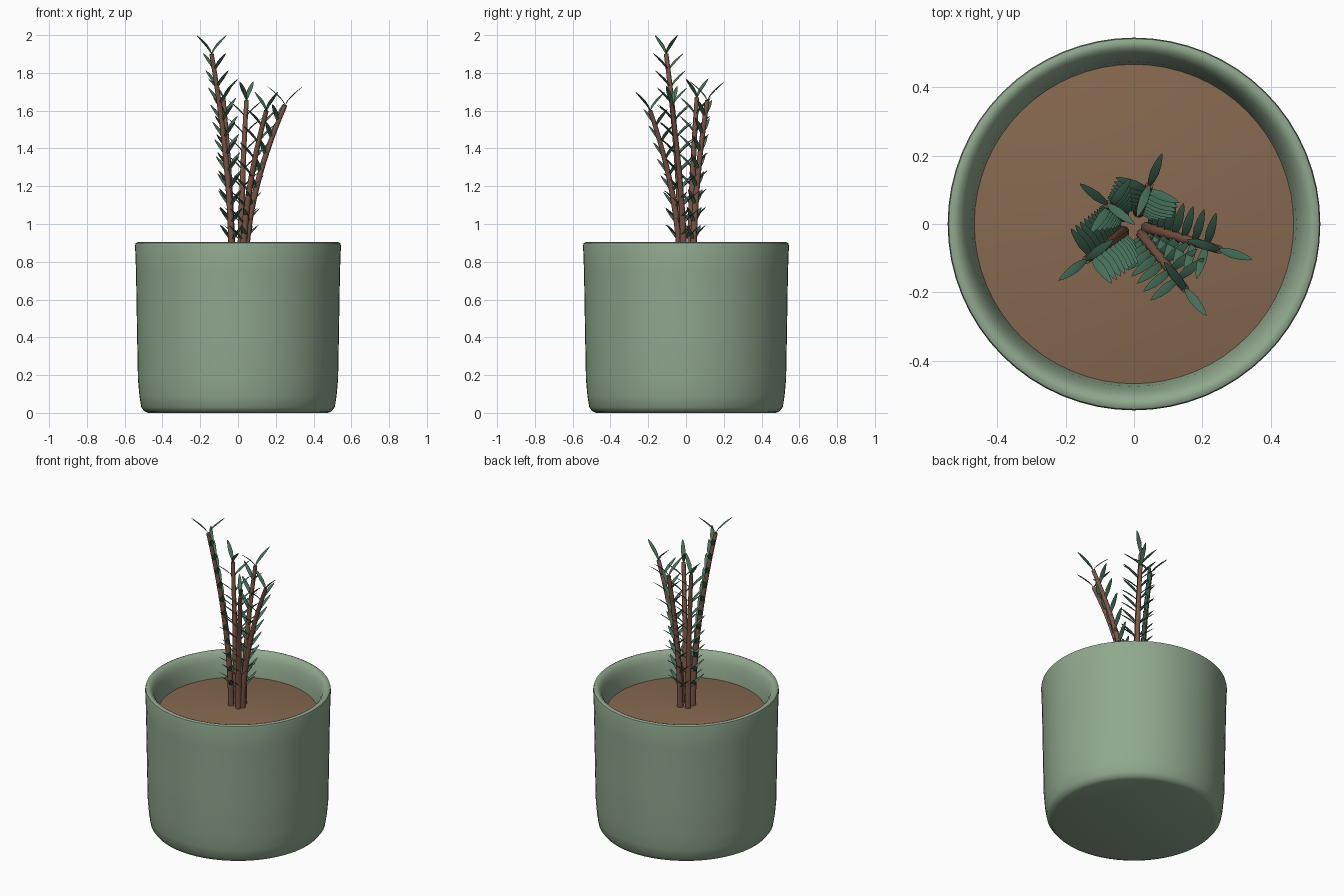
import bpy, bmesh, math
from mathutils import Vector

if "Cube" in bpy.data.objects:
    bpy.data.objects.remove(bpy.data.objects["Cube"])


def material(name, rgb):
    m = bpy.data.materials.new(name)
    m.diffuse_color = (*rgb, 1)
    m.use_nodes = True
    m.node_tree.nodes["Principled BSDF"].inputs["Base Color"].default_value = m.diffuse_color
    return m


POT = material("sage green", (0.28, 0.39, 0.27))
SOIL = material("soil brown", (0.24, 0.14, 0.08))
BARK = material("bark brown", (0.20, 0.09, 0.06))
LEAF = material("leaf green", (0.06, 0.16, 0.10))


def finish(bm, name, mat, angle=40):
    bmesh.ops.recalc_face_normals(bm, faces=bm.faces)
    me = bpy.data.meshes.new(name)
    bm.to_mesh(me)
    bm.free()
    me.materials.append(mat)
    ob = bpy.data.objects.new(name, me)
    bpy.context.collection.objects.link(ob)
    bpy.ops.object.select_all(action='DESELECT')
    ob.select_set(True)
    bpy.context.view_layer.objects.active = ob
    bpy.ops.object.shade_smooth_by_angle(angle=math.radians(angle))
    return ob


def lathe(name, profile, mat, steps=64):
    bm = bmesh.new()
    vs = [bm.verts.new((r, 0, z)) for r, z in profile]
    es = [bm.edges.new(p) for p in zip(vs, vs[1:])]
    bmesh.ops.spin(bm, geom=vs + es, axis=(0, 0, 1), cent=(0, 0, 0),
                   angle=math.tau, steps=steps)
    bmesh.ops.remove_doubles(bm, verts=bm.verts, dist=1e-4)
    return finish(bm, name, mat, 50)


def loft(bm, rings):
    """Skin a list of equal-sized point rings and cap both ends."""
    vr = [[bm.verts.new(p) for p in ring] for ring in rings]
    n = len(vr[0])
    for a, b in zip(vr, vr[1:]):
        for i in range(n):
            j = (i + 1) % n
            bm.faces.new((a[i], a[j], b[j], b[i]))
    bm.faces.new(vr[0][::-1])
    bm.faces.new(vr[-1])


# Pot with rounded rim, and gently domed soil
lathe("pot", [(0, 0), (0.475, 0), (0.495, 0.008), (0.512, 0.03), (0.522, 0.09),
              (0.53, 0.18), (0.535, 0.45), (0.54, 0.75), (0.545, 0.885),
              (0.542, 0.899), (0.53, 0.905), (0.515, 0.90), (0.50, 0.885),
              (0.487, 0.855), (0.475, 0.81), (0.467, 0.75), (0.46, 0.68),
              (0, 0.68)], POT)
lathe("soil", [(0, 0.79), (0.12, 0.787), (0.25, 0.777), (0.37, 0.764),
               (0.469, 0.75)], SOIL)

UP = Vector((0, 0, 1))
BASE_Z, BASE_R = 0.77, 0.04


def add_leaf(bm, origin, out, length=0.10, rise=0.095):
    """Slender pointed blade that arches up and away from the stem."""
    side = UP.cross(out).normalized()
    rings = []
    for t, w in ((0, 0.004), (0.2, 0.010), (0.45, 0.0135),
                 (0.7, 0.011), (0.9, 0.006), (1, 0.0008)):
        c = origin + out * (length * t ** 1.15) + UP * (rise * t ** 0.85)
        nrm = (UP * length - out * rise).normalized()
        h = w * 0.18
        rings.append([c + side * w, c + nrm * h, c - side * w, c - nrm * h])
    loft(bm, rings)


def add_stem(name, tip):
    tip = Vector(tip)
    flat = Vector((tip.x, tip.y, 0))
    lean, reach = flat.normalized(), flat.length
    side = UP.cross(lean)

    def point(t):
        return (lean * (BASE_R + (reach - BASE_R) * t ** 1.8)
                + UP * (BASE_Z + (tip.z - BASE_Z) * t))

    # Tapered, outward-curving stem
    bm = bmesh.new()
    rings = []
    for i in range(15):
        t = i / 14
        tan = (point(min(t + 0.02, 1)) - point(max(t - 0.02, 0))).normalized()
        u = side.cross(tan)
        r = 0.019 - 0.007 * t
        rings.append([point(t) + (side * math.cos(a) + u * math.sin(a)) * r
                      for a in (k * math.tau / 10 for k in range(10))])
    loft(bm, rings)
    finish(bm, name + "_stem", BARK)

    # Opposite leaf pairs, with a forked pair along the lean at the tip
    bm = bmesh.new()
    count = round((tip.z - 0.90) / 0.092)
    for i in range(count):
        z = 0.90 + (tip.z - 0.90) * i / count
        p = point((z - BASE_Z) / (tip.z - BASE_Z))
        for s in (1, -1):
            add_leaf(bm, p, side * s)
    for s in (1, -1):
        add_leaf(bm, tip, lean * s, 0.10, 2.0 - 1.9)
    finish(bm, name + "_leaves", LEAF, 30)


for name, tip in {"tall": (-0.14, -0.105, 1.90), "back_left": (-0.078, 0.058, 1.67),
                  "back": (0.045, 0.113, 1.655), "right": (0.25, -0.075, 1.63),
                  "front": (0.15, -0.19, 1.60)}.items():
    add_stem(name, tip)
